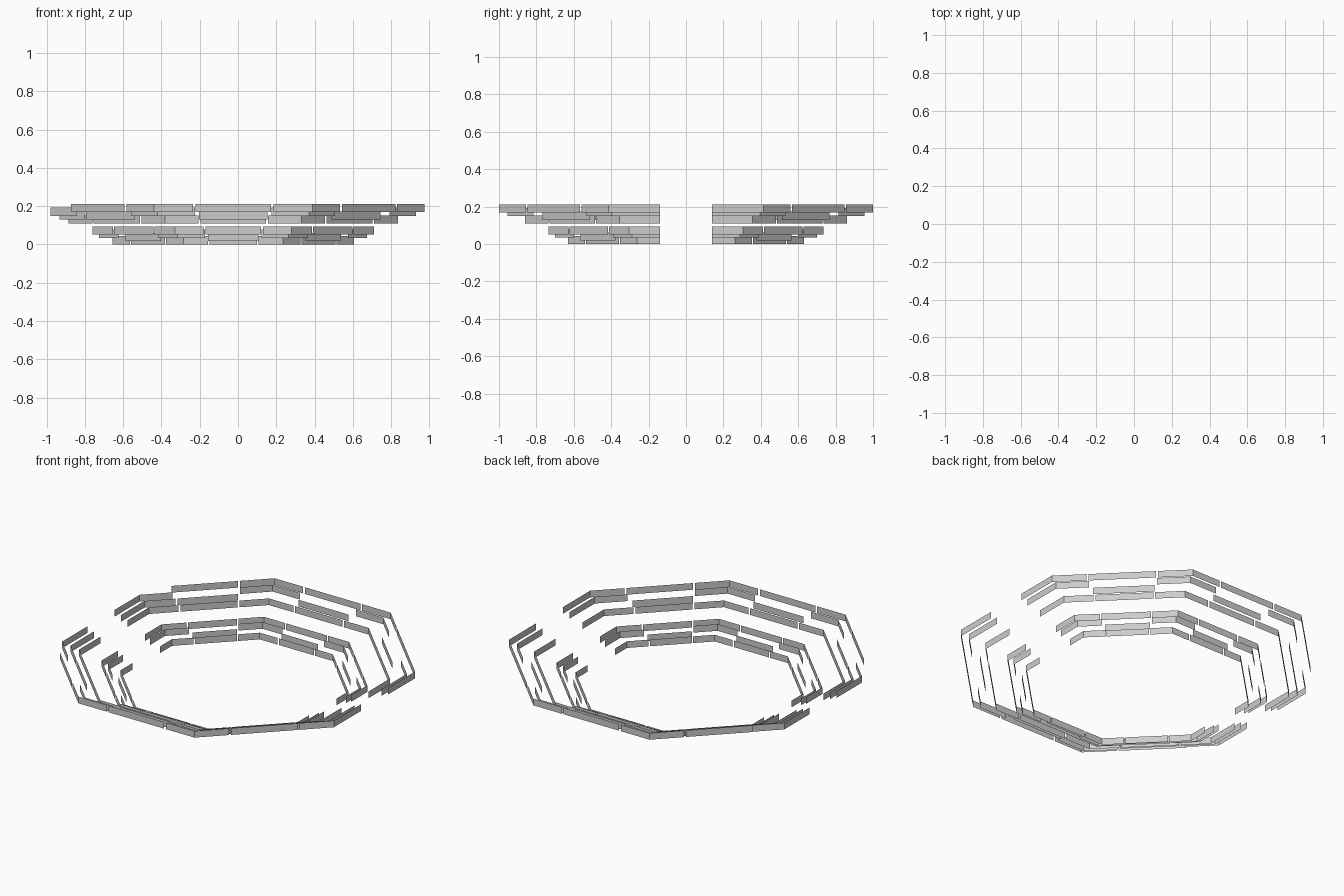
import bpy, math
from mathutils import Vector

if "Cube" in bpy.data.objects:
    bpy.data.objects.remove(bpy.data.objects["Cube"])

CX = -0.025        # octagon centre offset
HEIGHT = 0.043     # panel height
AISLE = 0.138      # half width of the openings at the two ends
GAP = 0.006        # half gap between neighbouring panels

# (radius, base height) of the four rows in each tier
TIERS = {
    "lower": [(0.63, 0.0), (0.665, 0.017), (0.70, 0.034), (0.735, 0.051)],
    "upper": [(0.86, 0.108), (0.907, 0.129), (0.954, 0.149), (1.0, 0.169)],
}


def corner(k, r):
    a = math.radians(22.5 + 45 * k)
    c = r / math.cos(math.radians(22.5))
    return Vector((c * math.cos(a), c * math.sin(a)))


def panel(name, pts, z):
    """Thin upright sheet following a plan polyline."""
    n = len(pts)
    verts = [(p.x + CX, p.y, z + h) for h in (0, HEIGHT) for p in pts]
    faces = [(i, i + 1, n + i + 1, n + i) for i in range(n - 1)]
    me = bpy.data.meshes.new(name)
    me.from_pydata(verts, [], faces)
    ob = bpy.data.objects.new(name, me)
    bpy.context.collection.objects.link(ob)


def leg_end(p, q, r):
    """End of a corner panel's leg running from corner p toward corner q."""
    if abs(p.x - q.x) < 1e-4:                  # end sides stop at the aisle
        return Vector((p.x, math.copysign(AISLE, p.y)))
    return p + (q - p).normalized() * 0.204 * r


for tier, rows in TIERS.items():
    for k in range(8):
        # bent corner panels
        left_end = k in (3, 4)
        use = (0, 1, 2) if tier == "upper" and left_end else (0, 2, 3)
        for i in use:
            r, z = rows[i]
            p, a, b = corner(k, r), corner(k - 1, r), corner(k + 1, r)
            panel(f"{tier}_corner_panel_row{i}",
                  [leg_end(p, a, r), p, leg_end(p, b, r)], z)
        # straight panels between corners, none across the open ends
        if k in (3, 7):
            continue
        for i in (0, 1, 3):
            r, z = rows[i]
            p, q = corner(k, r), corner(k + 1, r)
            d = (q - p).normalized() * (0.204 * r + 2 * GAP * r)
            panel(f"{tier}_straight_panel_row{i}", [p + d, q - d], z)
